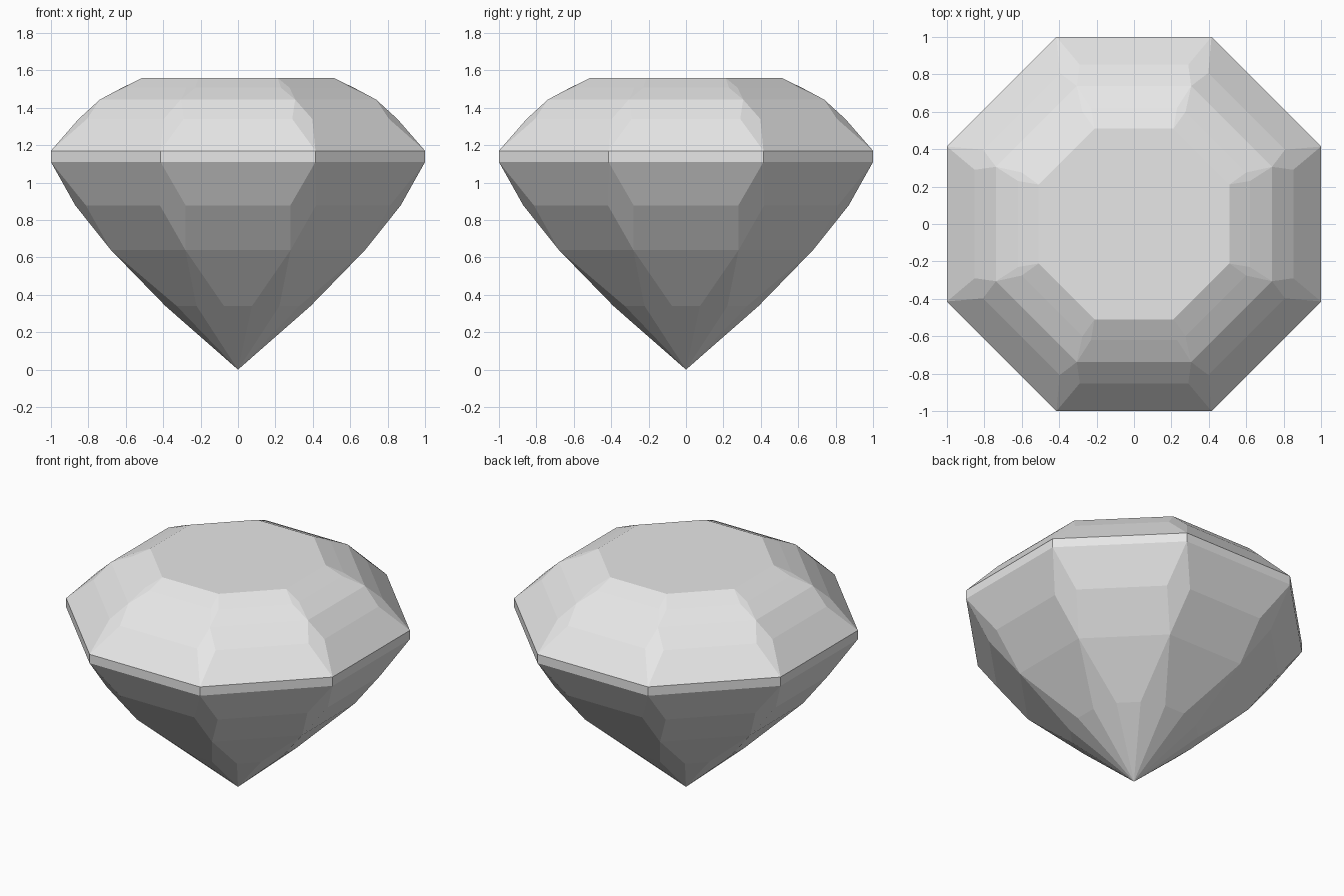
import bpy, bmesh, math

cube = bpy.data.objects.get("Cube")
if cube:
    bpy.data.objects.remove(cube, do_unlink=True)

SIDES = 8
STEP = 2 * math.pi / SIDES
SHARP = math.tan(STEP / 2)  # half side of an octagon with unit apothem

mat = bpy.data.materials.new("light grey")
mat.use_nodes = True
grey = (0.8, 0.8, 0.8, 1.0)
mat.diffuse_color = grey
mat.node_tree.nodes["Principled BSDF"].inputs["Base Color"].default_value = grey

bm = bmesh.new()


def ring(apothem, z, half=None):
    """Eight (left, right) end pairs; without half, neighbours share a corner."""
    shared = half is None
    half = apothem * SHARP if shared else half

    def point(i, side):
        c, s = math.cos(i * STEP), math.sin(i * STEP)
        return bm.verts.new((apothem * c - side * half * s,
                             apothem * s + side * half * c, z))

    ends = [point(i, 1) for i in range(SIDES)]
    if shared:
        return [(ends[i - 1], ends[i]) for i in range(SIDES)]
    return [(point(i, -1), ends[i]) for i in range(SIDES)]


def band(lower, upper):
    """Main facets between two rings."""
    for (a, b), (c, d) in zip(lower, upper):
        bm.faces.new((a, b, d, c))


def tier(lower, middle, upper):
    """Two bands of main facets with kite facets over the corners."""
    band(lower, middle)
    band(middle, upper)
    for i in range(SIDES):
        j = (i + 1) % SIDES
        bm.faces.new((lower[i][1], middle[j][0], upper[i][1], middle[i][1]))


# Pavilion: pointed lower half
tip = bm.verts.new((0, 0, 0))
low_cut = ring(0.388, 0.34, 0.075)
waist = ring(0.68, 0.64)
girdle_bottom = ring(1.0, 1.11)
for i in range(SIDES):
    j = (i + 1) % SIDES
    bm.faces.new((tip, low_cut[i][1], low_cut[i][0]))
    bm.faces.new((tip, low_cut[j][0], waist[i][1], low_cut[i][1]))
band(low_cut, waist)
tier(waist, ring(0.87, 0.878, 0.28), girdle_bottom)

# Girdle: thin upright rim
girdle_top = ring(1.0, 1.17)
band(girdle_bottom, girdle_top)

# Crown: stepped upper half
shoulder = ring(0.738, 1.444)
table = ring(0.51, 1.56)
tier(girdle_top, ring(0.852, 1.34, 0.29), shoulder)
tier(shoulder, ring(0.62, 1.507, 0.23), table)

# Table: flat top
bm.faces.new([pair[1] for pair in table])

bmesh.ops.recalc_face_normals(bm, faces=bm.faces)
mesh = bpy.data.meshes.new("cut_gem")
bm.to_mesh(mesh)
bm.free()
mesh.materials.append(mat)
gem = bpy.data.objects.new("cut_gem", mesh)
bpy.context.collection.objects.link(gem)
